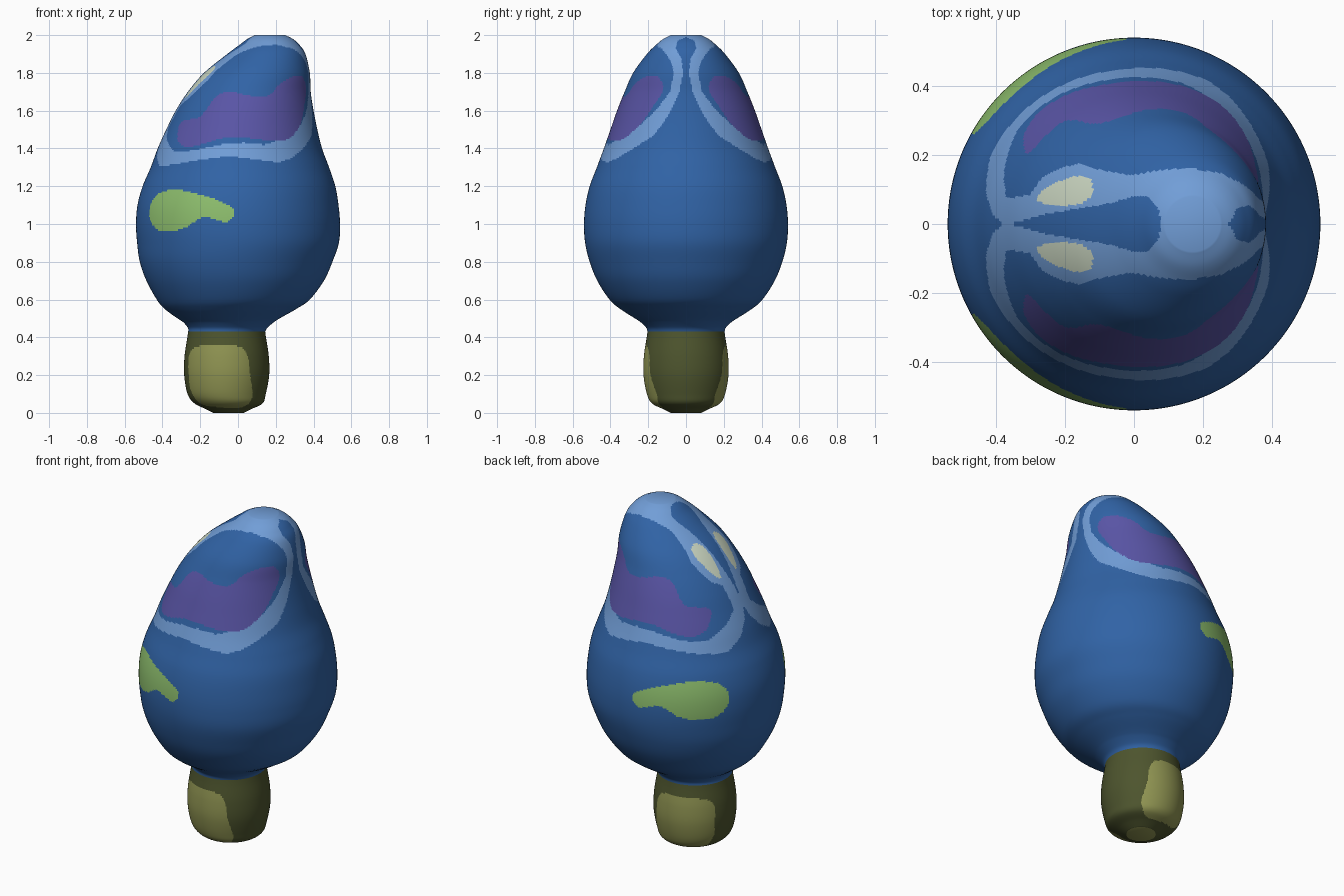
import bpy
import bmesh
from math import sin, cos, pi, ceil, hypot

if "Cube" in bpy.data.objects:
    bpy.data.objects.remove(bpy.data.objects["Cube"], do_unlink=True)

SEGMENTS = 320
STEP = 0.0095


def make_material(name, red, green, blue):
    material = bpy.data.materials.new(name)
    material.use_nodes = True
    color = (red, green, blue, 1.0)
    material.diffuse_color = color
    material.node_tree.nodes["Principled BSDF"].inputs["Base Color"].default_value = color
    return material


deep_blue = make_material("deep blue", 0.03, 0.125, 0.38)
light_blue = make_material("light blue", 0.165, 0.34, 0.68)
violet = make_material("violet", 0.1, 0.09, 0.38)
leaf_green = make_material("leaf green", 0.27, 0.52, 0.155)
cream = make_material("cream", 0.6, 0.68, 0.54)
dark_olive = make_material("dark olive", 0.075, 0.09, 0.027)
pale_olive = make_material("pale olive", 0.28, 0.3, 0.085)


# Sizes in the tables below are hundredths of a unit.
def catmull_rom(before, start, end, after, t):
    """Point on a smooth curve between start and end."""
    return tuple(
        0.5 * (2 * b + (c - a) * t + (2 * a - 5 * b + 4 * c - d) * t * t
               + (3 * b - a - 3 * c + d) * t ** 3)
        for a, b, c, d in zip(before, start, end, after))


def smooth_profile(keys):
    """Densely sample a (height, centre, radius) profile."""
    samples = []
    for i in range(len(keys) - 1):
        before, after = keys[max(i - 1, 0)], keys[min(i + 2, len(keys) - 1)]
        start, end = keys[i], keys[i + 1]
        length = hypot(end[0] - start[0], end[2] - start[2]) / 100
        count = ceil(length / STEP)
        for k in range(count):
            samples.append(catmull_rom(before, start, end, after, k / count))
    samples.append(keys[-1])
    return [tuple(value / 100 for value in sample) for sample in samples]


def smooth_outline(points):
    """Closed smooth outline through a few points."""
    outline = []
    total = len(points)
    for i in range(total):
        around = [points[(i + k) % total] for k in (-1, 0, 1, 2)]
        outline += [catmull_rom(*around, k / 6) for k in range(6)]
    return [(u / 100, v / 100) for u, v in outline]


def inside(outline, u, v):
    result = False
    previous_u, previous_v = outline[-1]
    for next_u, next_v in outline:
        if (next_v > v) != (previous_v > v):
            crossing = next_u + (v - next_v) * (previous_u - next_u) / (previous_v - next_v)
            if u < crossing:
                result = not result
        previous_u, previous_v = next_u, next_v
    return result


def follow(keys, position):
    """Value of a piecewise line at a position, held flat past its ends."""
    position *= 100
    if position <= keys[0][0]:
        return keys[0][1] / 100
    for (a, low), (b, high) in zip(keys, keys[1:]):
        if position <= b:
            return (low + (high - low) * (position - a) / (b - a)) / 100
    return keys[-1][1] / 100


def build_turned_part(name, keys, materials, paint, close_bottom, close_top):
    """Stack circular rings along a leaning axis and paint each face."""
    mesh_builder = bmesh.new()
    rings = []
    for height, centre, radius in smooth_profile(keys):
        rings.append([
            mesh_builder.verts.new((centre + radius * cos(2 * pi * k / SEGMENTS),
                                    radius * sin(2 * pi * k / SEGMENTS), height))
            for k in range(SEGMENTS)])
    for lower, upper in zip(rings, rings[1:]):
        for k in range(SEGMENTS):
            n = (k + 1) % SEGMENTS
            mesh_builder.faces.new((lower[k], lower[n], upper[n], upper[k]))
    if close_bottom:
        mesh_builder.faces.new(list(reversed(rings[0])))
    if close_top:
        mesh_builder.faces.new(rings[-1])
    for face in mesh_builder.faces:
        x, y, z = face.calc_center_median()
        face.material_index = materials.index(paint(x, abs(y), z))
        face.smooth = True
    mesh = bpy.data.meshes.new(name)
    mesh_builder.to_mesh(mesh)
    mesh_builder.free()
    for material in materials:
        mesh.materials.append(material)
    part = bpy.data.objects.new(name, mesh)
    bpy.context.collection.objects.link(part)


# Stem, with a pale panel on its front and back and a pale foot
stem_profile = [(0, -5, 8), (2, -5, 12), (5, -5, 18), (10, -6, 20.7), (20, -6, 22.5),
                (30, -6, 22.3), (40, -6, 20.8), (43, -6, 20.4)]
stem_panel = smooth_outline([(-26, 20), (-26, 30), (-22, 35), (-10, 36), (1, 35), (5, 30),
                             (6.5, 20), (7.5, 8), (2, 3), (-10, 3), (-20, 5), (-25, 12)])


def paint_stem(x, y, z):
    if z < 0.001 or inside(stem_panel, x, z):
        return pale_olive
    return dark_olive


build_turned_part("stem", stem_profile, [dark_olive, pale_olive], paint_stem, True, False)

# Leaning bulb body
body_profile = [(43, -6, 20.4), (45, -5.5, 21), (48, -5, 24), (50, -5, 27), (55, -4, 34.8),
                (60, -2.5, 40.5), (70, -1.5, 47), (80, -1, 51), (90, 0, 53.4), (100, 0, 54),
                (110, 0, 53.2), (120, 0.5, 51), (130, 1, 47.2), (140, 1, 43.5),
                (150, 2, 40), (160, 3.5, 36.5), (170, 6, 32.5), (180, 10, 28),
                (190, 15, 20.7), (195, 16.7, 15.7), (198, 17, 12), (200, 17, 8)]

# Painted patches: side patches seen from the front, eye patch seen from the top
violet_patch = smooth_outline([(-32, 145), (-30, 154), (-20, 157), (-11, 168), (-3, 170),
                               (6, 168), (16, 168), (22, 174), (29, 178), (34, 178),
                               (36, 172), (35, 162), (33, 153), (28, 146), (20, 144),
                               (0, 146), (-10, 145), (-20, 142), (-28, 141)])
green_patch = smooth_outline([(-47, 105), (-45, 113), (-40, 117), (-31, 118), (-18, 115),
                              (-7, 111), (-2, 107), (-3, 103), (-7, 101), (-14, 103),
                              (-20, 103), (-28, 98), (-37, 96), (-44, 98)])
eye_patch = smooth_outline([(-28, 7), (-24, 5.5), (-17, 5.5), (-13, 7.5), (-12, 12),
                            (-15, 14), (-20, 13), (-26, 10)])

# Heights of the light band edges along x
band_bottom = [(-42, 131), (-38, 131), (-31, 132), (-20, 134), (-5, 136), (11, 134), (25, 132)]
band_top = [(-37, 141), (-33, 138), (-23, 139), (-10, 142), (3, 143), (19, 141.5), (29, 141.5)]

# Half widths of the gap inside the band, and of the band's outer edge
steep_gap = [(130, 60), (132, 43), (135, 36), (140, 28), (147, 17), (155, 11), (160, 8),
             (170, 3.5), (180, 1.5), (188, 2.5), (193, 5.5), (197, 4.5), (199, 0)]
steep_edge = [(140, 44), (145, 36), (150, 27), (160, 16), (170, 8.5), (180, 6.5),
              (185, 7.5), (190, 10.5), (193, 13), (196, 20)]
crest_gap = [(-36, 0), (-25, 3), (-16, 4.5), (-7, 6), (0, 8), (4, 8), (7, 4.5), (8, 0)]
crest_edge = [(-36, 7.5), (-30, 8.5), (-27, 13), (-22, 16), (-16, 17.5), (-9, 15.5),
              (-1, 14), (7, 15.5), (16, 16.3), (23, 15)]
rear_gap = [(131, 19), (136, 10), (143, 3), (150, 0)]
rear_edge = [(138, 28), (142, 20), (146, 13), (150, 8.5)]


def paint_body(x, y, z):
    if inside(green_patch, x, z):
        return leaf_green
    if z < follow(band_bottom, x):
        return deep_blue
    if z > 1.5 and inside(eye_patch, x, y):
        return cream
    if inside(violet_patch, x, z):
        return violet
    if x > 0.24 or (x > 0 and z < 1.5):
        gap, edge = follow(steep_gap, z), follow(steep_edge, z)
    elif z > 1.5:
        gap, edge = follow(crest_gap, x), follow(crest_edge, x)
    else:
        gap, edge = follow(rear_gap, z), follow(rear_edge, z)
    in_panel = y > edge and z > follow(band_top, x)
    return deep_blue if y < gap or in_panel else light_blue


build_turned_part("body", body_profile, [deep_blue, light_blue, violet, leaf_green, cream],
                  paint_body, False, True)
